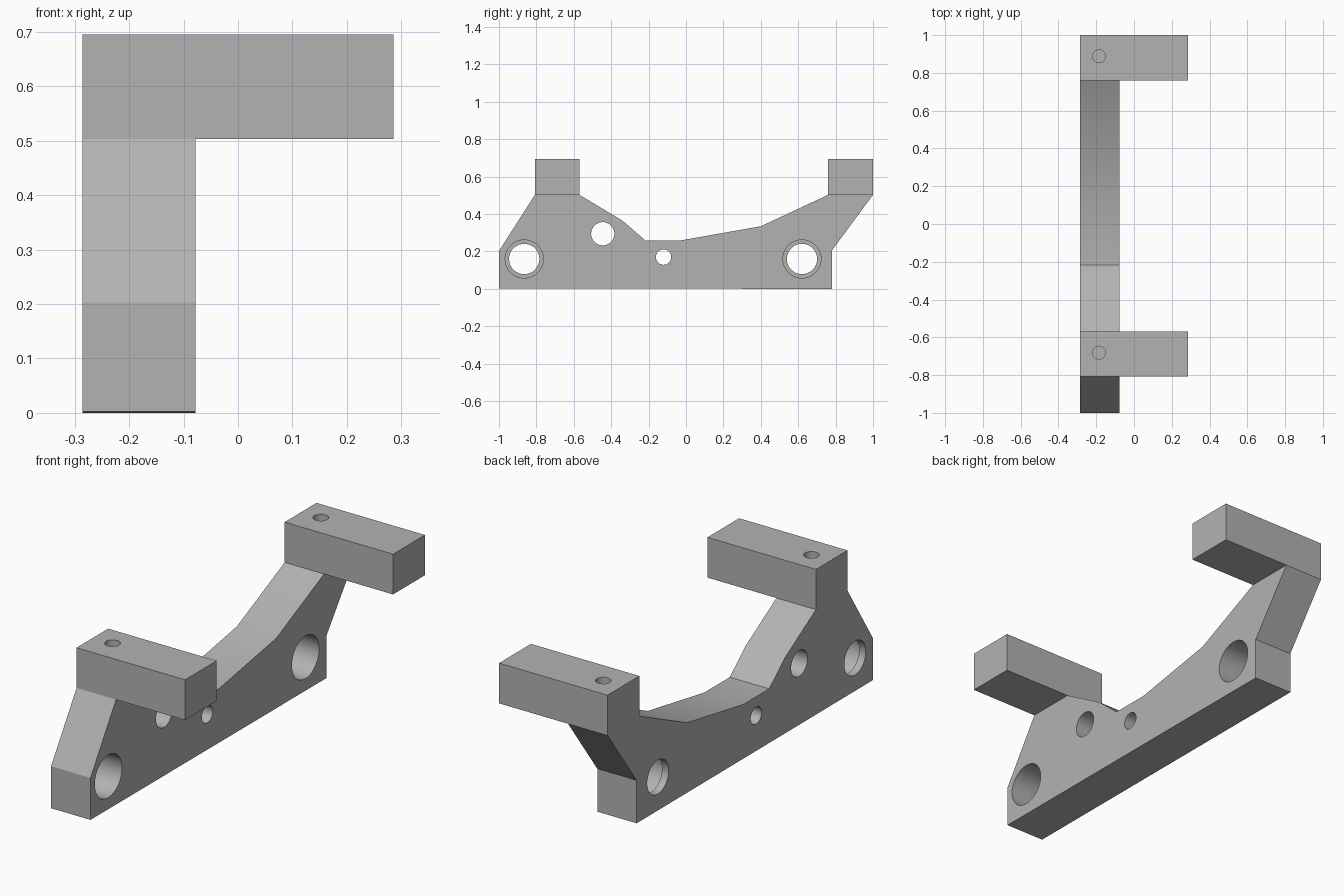
import bpy
import bmesh
from math import pi, radians
from mathutils import Matrix, Vector

cube = bpy.data.objects.get("Cube")
if cube:
    bpy.data.objects.remove(cube, do_unlink=True)

BACK, FACE, TIP = -0.286, -0.078, 0.286    # x of plate back, plate face, arm ends
SEAT, TOP = 0.503, 0.695                   # z of arm underside and top

grey = bpy.data.materials.new("plain grey")
grey.use_nodes = True
grey.diffuse_color = (0.45, 0.45, 0.45, 1)
grey.node_tree.nodes["Principled BSDF"].inputs["Base Color"].default_value = (0.45, 0.45, 0.45, 1)


def finish(bm, name):
    bmesh.ops.recalc_face_normals(bm, faces=bm.faces)
    mesh = bpy.data.meshes.new(name)
    bm.to_mesh(mesh)
    bm.free()
    mesh.materials.append(grey)
    obj = bpy.data.objects.new(name, mesh)
    bpy.context.collection.objects.link(obj)
    return obj


def box(name, low, high):
    low, high = Vector(low), Vector(high)
    bm = bmesh.new()
    bmesh.ops.create_cube(bm, size=1)
    bmesh.ops.scale(bm, vec=high - low, verts=bm.verts)
    bmesh.ops.translate(bm, vec=(low + high) / 2, verts=bm.verts)
    return finish(bm, name)


def drill(name, start, length, radius, along_x=True):
    bm = bmesh.new()
    bmesh.ops.create_cone(bm, cap_ends=True, segments=48, radius1=radius, radius2=radius, depth=length)
    bmesh.ops.translate(bm, vec=(0, 0, length / 2), verts=bm.verts)
    if along_x:
        bmesh.ops.rotate(bm, matrix=Matrix.Rotation(pi / 2, 3, "Y"), verts=bm.verts)
    bmesh.ops.translate(bm, vec=start, verts=bm.verts)
    return finish(bm, name)


def combine(target, tool, operation):
    mod = target.modifiers.new(tool.name, "BOOLEAN")
    mod.operation, mod.solver, mod.object = operation, "EXACT", tool
    bpy.context.view_layer.objects.active = target
    bpy.ops.object.modifier_apply(modifier=mod.name)
    bpy.data.objects.remove(tool, do_unlink=True)


# Side plate: outline in y, z extruded across x
outline = [(-1, 0.003), (0.78, 0), (0.78, 0.205), (1, SEAT), (0.76, SEAT), (0.4, 0.335),
           (-0.025, 0.26), (-0.218, 0.26), (-0.34, 0.365), (-0.57, SEAT), (-0.808, SEAT), (-1, 0.203)]
bm = bmesh.new()
face = bm.faces.new([bm.verts.new((BACK, y, z)) for y, z in outline])
side = bmesh.ops.extrude_face_region(bm, geom=[face])["geom"]
bmesh.ops.translate(bm, vec=(FACE - BACK, 0, 0), verts=[v for v in side if isinstance(v, bmesh.types.BMVert)])
bracket = finish(bm, "bracket")

# Two arms reaching sideways, each with a blind hole in its top
for name, y0, y1 in (("front", -0.808, -0.57), ("rear", 0.76, 1)):
    combine(bracket, box(name + "_arm", (BACK, y0, SEAT), (TIP, y1, TOP)), "UNION")
    combine(bracket, drill(name + "_arm_hole", (-0.185, (y0 + y1) / 2 + 0.008, TOP - 0.15), 0.3, 0.034, False), "DIFFERENCE")

# Stepped mounting holes: narrow through the back, wide from the face
for name, y in (("front", -0.865), ("rear", 0.62)):
    combine(bracket, drill(name + "_bolt_hole", (BACK - 0.1, y, 0.16), 0.4, 0.081), "DIFFERENCE")
    combine(bracket, drill(name + "_bolt_recess", (BACK + 0.035, y, 0.16), 0.4, 0.102), "DIFFERENCE")

# Plain through holes
for name, y, z, r in (("upper_hole", -0.445, 0.295, 0.062), ("lower_hole", -0.12, 0.17, 0.041)):
    combine(bracket, drill(name, (BACK - 0.1, y, z), 0.4, r), "DIFFERENCE")

# Merge flush faces, then smooth shallow bends only
bm = bmesh.new()
bm.from_mesh(bracket.data)
bmesh.ops.remove_doubles(bm, verts=bm.verts, dist=0.0001)
bmesh.ops.dissolve_limit(bm, angle_limit=radians(0.5), verts=bm.verts, edges=bm.edges)
bm.to_mesh(bracket.data)
bm.free()
bracket.select_set(True)
bpy.context.view_layer.objects.active = bracket
bpy.ops.object.shade_smooth_by_angle(angle=radians(25))
